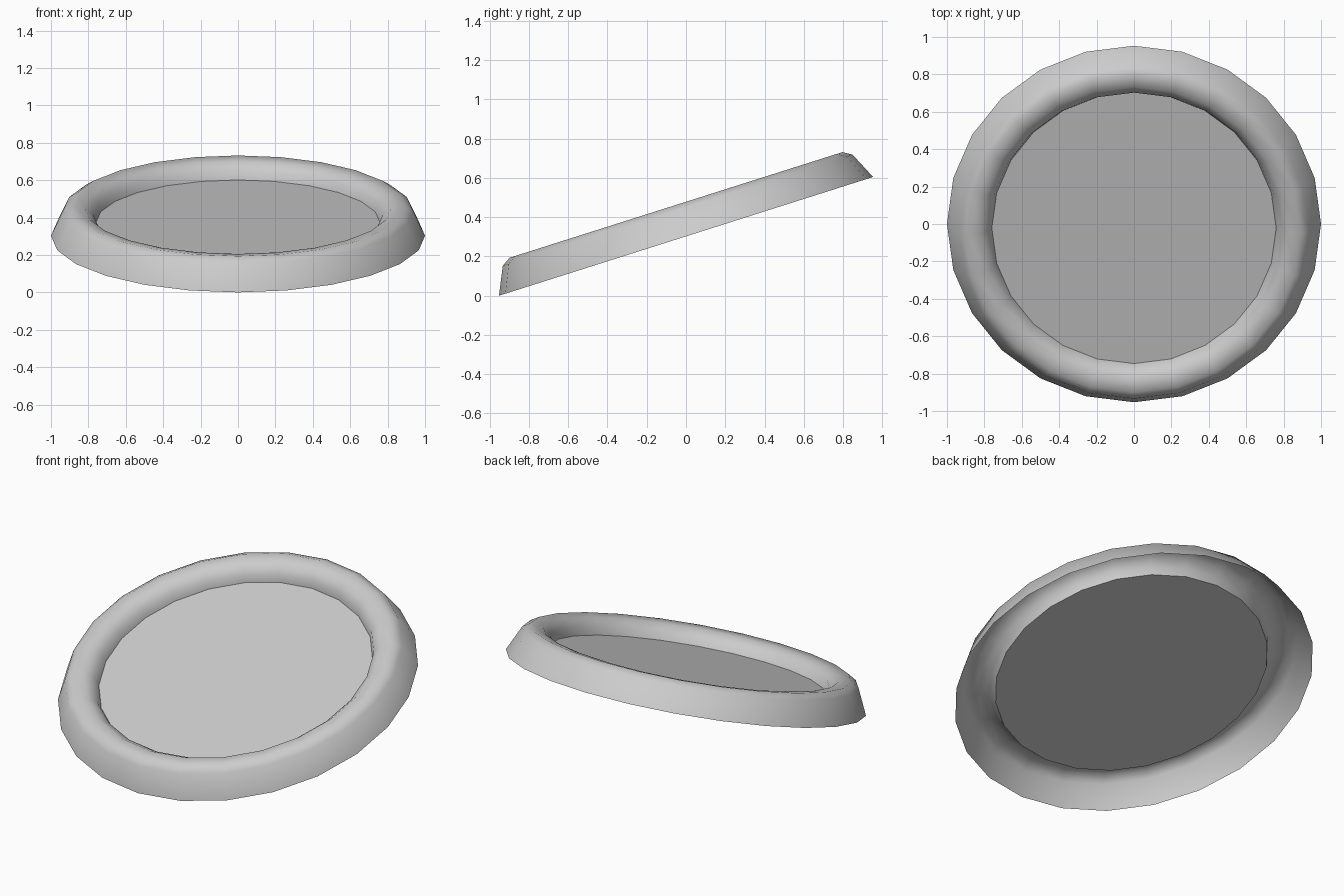
import bpy, bmesh, math
from mathutils import Matrix

if "Cube" in bpy.data.objects:
    bpy.data.objects.remove(bpy.data.objects["Cube"])

SIDES = 24
TILT = math.atan2(0.605, 1.906)
PLACE = Matrix.Translation((0, 0, math.sin(TILT))) @ Matrix.Rotation(TILT, 4, 'X')


def circle(bm, r, z):
    return [bm.verts.new((r * math.cos(2 * math.pi * i / SIDES),
                          r * math.sin(2 * math.pi * i / SIDES), z))
            for i in range(SIDES)]


def finish(name, bm, smooth):
    bm.transform(PLACE)
    for f in bm.faces:
        f.smooth = smooth
    mesh = bpy.data.meshes.new(name)
    bm.to_mesh(mesh)
    bm.free()
    obj = bpy.data.objects.new(name, mesh)
    bpy.context.collection.objects.link(obj)
    return obj


# Rounded rim: a thin shell, hollow underneath (radius, height)
profile = [(1.0, 0.0), (0.935, 0.14), (0.89, 0.168),
           (0.82, 0.158), (0.775, 0.12), (0.76, 0.072)]
bm = bmesh.new()
rings = [circle(bm, r, z) for r, z in profile]
for a, b in zip(rings, rings[1:]):
    for i in range(SIDES):
        j = (i + 1) % SIDES
        bm.faces.new((a[i], a[j], b[j], b[i]))
finish("rim", bm, True)

# Flat panel set inside the rim
bm = bmesh.new()
bm.faces.new(circle(bm, *profile[-1]))
finish("panel", bm, False)
